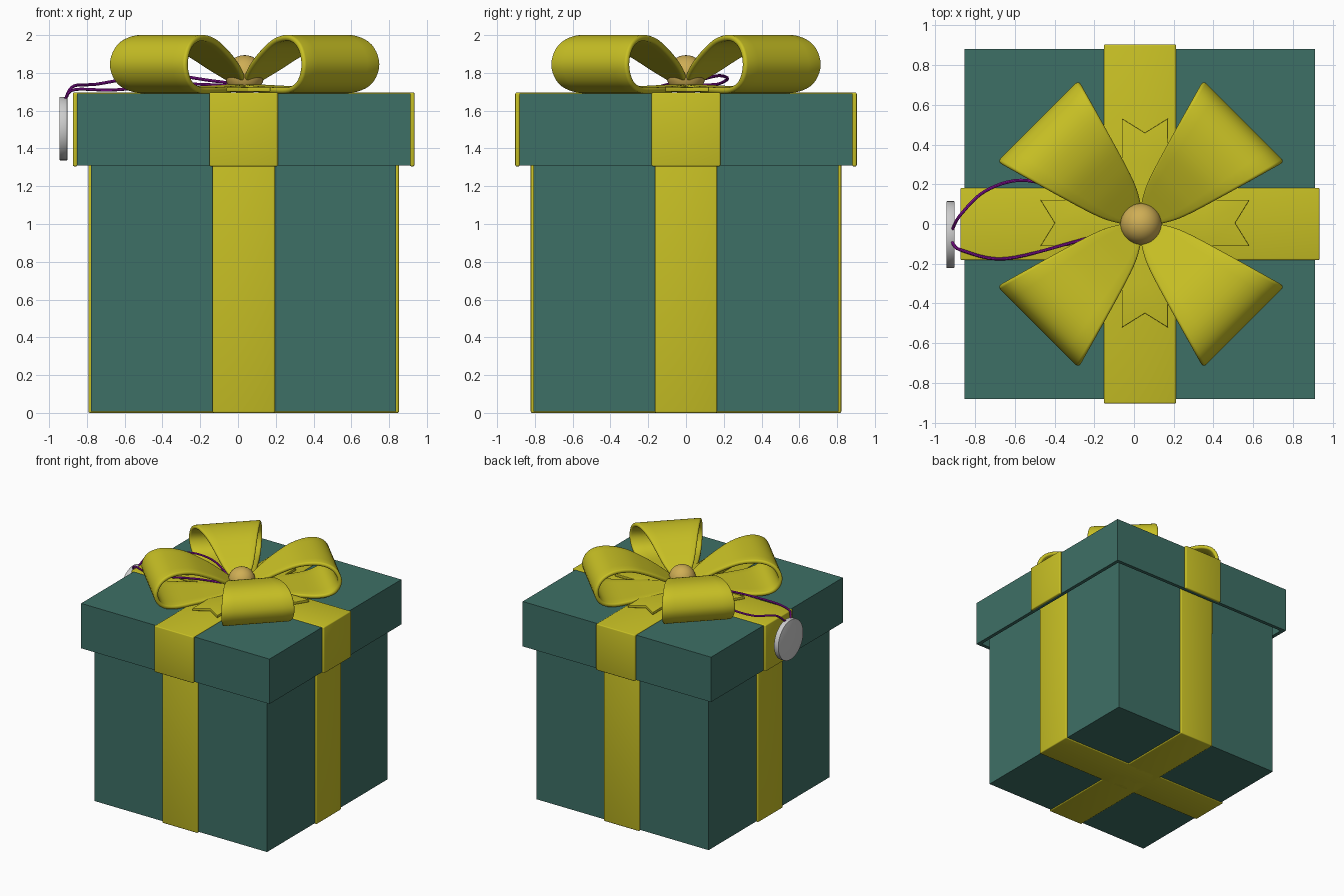
import bpy, bmesh, math
from mathutils import Vector, Matrix

if "Cube" in bpy.data.objects:
    bpy.data.objects.remove(bpy.data.objects["Cube"])

CX = 0.03  # the box is slightly right of centre because the tag hangs on the left


def material(name, rgb):
    m = bpy.data.materials.new(name)
    m.diffuse_color = (*rgb, 1)
    m.use_nodes = True
    m.node_tree.nodes["Principled BSDF"].inputs["Base Color"].default_value = m.diffuse_color
    return m


TEAL = material("teal_card", (0.048, 0.162, 0.133))
YELLOW = material("yellow_ribbon", (0.58, 0.53, 0.018))
GOLD = material("gold_bead", (0.62, 0.42, 0.09))
PURPLE = material("purple_cord", (0.31, 0.007, 0.40))


def finish(ob, mat=None, smooth=True):
    """Bake modifiers, colour and shade an object."""
    bpy.ops.object.select_all(action='DESELECT')
    ob.select_set(True)
    bpy.context.view_layer.objects.active = ob
    bpy.ops.object.convert(target='MESH')
    if smooth:
        bpy.ops.object.shade_smooth_by_angle(angle=math.radians(40))
    if mat:
        ob.data.materials.clear()
        ob.data.materials.append(mat)
    return ob


def from_bmesh(name, bm):
    bmesh.ops.recalc_face_normals(bm, faces=bm.faces)
    me = bpy.data.meshes.new(name)
    bm.to_mesh(me)
    bm.free()
    ob = bpy.data.objects.new(name, me)
    bpy.context.collection.objects.link(ob)
    return ob


def open_box(name, half, z0, z1, open_side, wall):
    """Hollow square box, open at the top (+1) or the bottom (-1)."""
    bm = bmesh.new()
    bmesh.ops.create_cube(bm, size=1, matrix=Matrix.LocRotScale(
        Vector((CX, 0, (z0 + z1) / 2)), None, Vector((2 * half, 2 * half, z1 - z0))))
    bm.normal_update()
    bmesh.ops.delete(bm, geom=[f for f in bm.faces if f.normal.z * open_side > 0.9],
                     context='FACES_ONLY')
    me = bpy.data.meshes.new(name)
    bm.to_mesh(me)
    bm.free()
    ob = bpy.data.objects.new(name, me)
    bpy.context.collection.objects.link(ob)
    s = ob.modifiers.new("wall", 'SOLIDIFY')
    s.thickness, s.offset, s.use_even_offset = wall, -1, True
    return finish(ob, TEAL, False)


def strip(name, path, angle, centre, width, thick, bevel, cols=2, notch=0):
    """Sweep a flat ribbon along (u, z) points; width(u) is the half width."""
    bm = bmesh.new()
    rot = Matrix.Rotation(angle, 3, 'Z')
    rows = []
    for i, (u, z) in enumerate(path):
        row = []
        for c in range(cols + 1):
            t = 2 * c / cols - 1
            du = 0
            if notch and i in (0, len(path) - 1):
                du = notch * (1 - abs(t)) * (1 if i == 0 else -1)
            p = rot @ Vector((u + du, t * width(u), z))
            row.append(bm.verts.new((p.x + centre[0], p.y + centre[1], p.z)))
        rows.append(row)
    for a, b in zip(rows, rows[1:]):
        for c in range(cols):
            bm.faces.new((a[c], a[c + 1], b[c + 1], b[c]))
    ob = from_bmesh(name, bm)
    s = ob.modifiers.new("thickness", 'SOLIDIFY')
    s.thickness, s.offset, s.use_even_offset = thick, 0, True
    b = ob.modifiers.new("soft_edge", 'BEVEL')
    b.width, b.segments, b.limit_method = bevel, 3, 'ANGLE'
    b.angle_limit = math.radians(50)
    return finish(ob, YELLOW)


def catmull(pts, steps):
    """Smooth curve through a few points."""
    p = [Vector(q) for q in pts]
    p = [2 * p[0] - p[1]] + p + [2 * p[-1] - p[-2]]
    out = []
    for a, b, c, d in zip(p, p[1:], p[2:], p[3:]):
        for k in range(steps):
            t = k / steps
            out.append(0.5 * (2 * b + (c - a) * t + (2 * a - 5 * b + 4 * c - d) * t * t
                              + (3 * b - a - 3 * c + d) * t ** 3))
    return out + [p[-2]]


# Box body and overhanging lid
open_box("box_body", 0.807, 0.008, 1.62, 1, 0.03)
open_box("box_lid", 0.882, 1.31, 1.69, -1, 0.03)

# Ribbons wrapped round the body and over the lid, in both directions
for name, ang in (("side", 0), ("front", math.pi / 2)):
    r = 0.81
    strip("body_ribbon_" + name, [(-r, 1.55), (-r, 0.012), (r, 0.012), (r, 1.55)],
          ang, (CX, 0), lambda u: 0.165, 0.024, 0.008)
    r = 0.892
    strip("lid_ribbon_" + name, [(-r, 1.305), (-r, 1.685), (r, 1.685), (r, 1.305)],
          ang, (CX, 0), lambda u: 0.182, 0.024, 0.008)
    # Flat bow tails with V-cut ends
    strip("bow_tails_" + name, [(-0.526, 1.712), (-0.3, 1.714), (0, 1.716), (0.3, 1.714), (0.526, 1.712)],
          ang, (0.055, 0.005), lambda u: 0.116, 0.022, 0.003, notch=0.072)

# Four bow loops: teardrop profile, flaring outwards
FLARE = [(0.0, 0.025), (0.07, 0.068), (0.177, 0.125), (0.4, 0.195), (0.73, 0.288), (0.9, 0.33)]
flare_curve = catmull(FLARE, 8)


def flare(u):
    for a, b in zip(flare_curve, flare_curve[1:]):
        if a.x <= u <= b.x:
            return a.y + (b.y - a.y) * (u - a.x) / (b.x - a.x)
    return 0.025


LOOP = [(0.03, 1.725), (0.2, 1.715), (0.4, 1.708), (0.57, 1.71), (0.675, 1.752), (0.717, 1.845),
        (0.675, 1.94), (0.57, 1.984), (0.42, 1.968), (0.27, 1.9), (0.14, 1.82), (0.03, 1.745)]
for i in range(4):
    strip(f"bow_loop_{i + 1}", catmull(LOOP, 5), math.radians(45 + 90 * i), (0.035, 0),
          flare, 0.032, 0.014, cols=6)

# Round bead in the middle of the bow
bpy.ops.mesh.primitive_uv_sphere_add(segments=32, ring_count=16, radius=0.104, location=(0.035, 0, 1.79))
bpy.context.object.name = "bow_bead"
finish(bpy.context.object, GOLD)

# Round tag hanging at the left
bpy.ops.mesh.primitive_cylinder_add(vertices=48, radius=0.168, depth=0.042,
                                    location=(-0.924, -0.053, 1.505), rotation=(0, math.pi / 2, 0))
tag = bpy.context.object
tag.name = "gift_tag"
b = tag.modifiers.new("soft_edge", 'BEVEL')
b.width, b.segments, b.limit_method = 0.004, 2, 'ANGLE'
finish(tag)

# Cord looping from the bow through the tag and back
CORD = [(0.0, 0.0, 1.74), (-0.15, 0.07, 1.76), (-0.35, 0.17, 1.785), (-0.57, 0.22, 1.77),
        (-0.75, 0.165, 1.74), (-0.87, 0.05, 1.73), (-0.91, -0.02, 1.67), (-0.915, -0.06, 1.645),
        (-0.91, -0.1, 1.67), (-0.86, -0.135, 1.712), (-0.65, -0.175, 1.71),
        (-0.3, -0.09, 1.74), (0.0, 0.0, 1.73)]
cu = bpy.data.curves.new("tag_cord", 'CURVE')
cu.dimensions = '3D'
cu.bevel_depth, cu.bevel_resolution = 0.008, 2
sp = cu.splines.new('POLY')
pts = catmull(CORD, 6)
sp.points.add(len(pts) - 1)
for q, v in zip(sp.points, pts):
    q.co = (*v, 1)
cord = bpy.data.objects.new("tag_cord", cu)
bpy.context.collection.objects.link(cord)
finish(cord, PURPLE)
